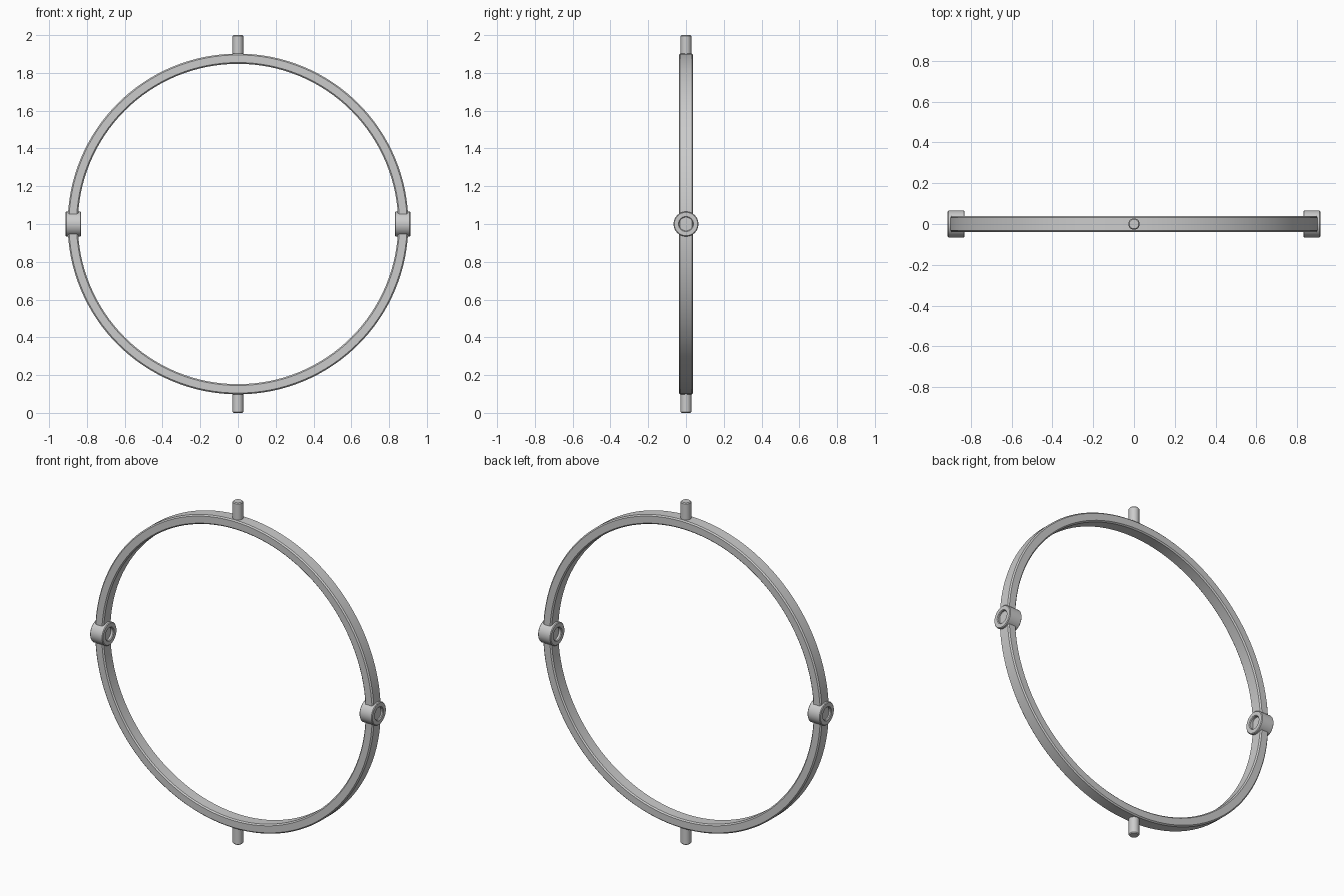
import bpy, bmesh
from math import pi, cos, sin, radians
from mathutils import Matrix

if "Cube" in bpy.data.objects:
    bpy.data.objects.remove(bpy.data.objects["Cube"])


def lathe(name, profile, segs, matrix, closed):
    """Revolve (radius, height) points about z, then place with matrix."""
    bm = bmesh.new()
    rings = []
    for i in range(segs):
        a = 2 * pi * i / segs
        rings.append([bm.verts.new((r * cos(a), r * sin(a), h)) for r, h in profile])
    n = len(profile)
    for i in range(segs):
        p, q = rings[i], rings[(i + 1) % segs]
        for j in range(n if closed else n - 1):
            k = (j + 1) % n
            bm.faces.new((p[j], q[j], q[k], p[k]))
    if not closed:
        for j in (0, n - 1):
            bm.faces.new([ring[j] for ring in rings])
    bmesh.ops.recalc_face_normals(bm, faces=bm.faces)
    bm.transform(matrix)
    mesh = bpy.data.meshes.new(name)
    bm.to_mesh(mesh)
    bm.free()
    ob = bpy.data.objects.new(name, mesh)
    bpy.context.collection.objects.link(ob)
    bpy.ops.object.select_all(action='DESELECT')
    ob.select_set(True)
    bpy.context.view_layer.objects.active = ob
    bpy.ops.object.shade_smooth_by_angle(angle=radians(30))
    return ob


def band(r0, r1, h0, h1, c):
    """Chamfered rectangular cross-section."""
    return [(r0 + c, h0), (r1 - c, h0), (r1, h0 + c), (r1, h1 - c),
            (r1 - c, h1), (r0 + c, h1), (r0, h1 - c), (r0, h0 + c)]


centre = Matrix.Translation((0, 0, 1))

# Main hoop, standing upright in the xz plane
lathe("gimbal_ring", band(0.848, 0.902, -0.038, 0.038, 0.007), 128,
      centre @ Matrix.Rotation(pi / 2, 4, 'X'), True)

for side, label in ((1, "right"), (-1, "left")):
    # Bearing collars: the hoop passes through and shows inside the bore
    lathe("bearing_collar_" + label, band(0.036, 0.066, 0.83, 0.913, 0.004), 48,
          centre @ Matrix.Rotation(side * pi / 2, 4, 'Y'), True)

for turn, label in ((0, "top"), (pi, "bottom")):
    # Pivot pins on the vertical axis
    lathe("pivot_pin_" + label,
          [(0.028, 0.87), (0.028, 0.995), (0.023, 1.0)], 32,
          centre @ Matrix.Rotation(turn, 4, 'X'), False)
